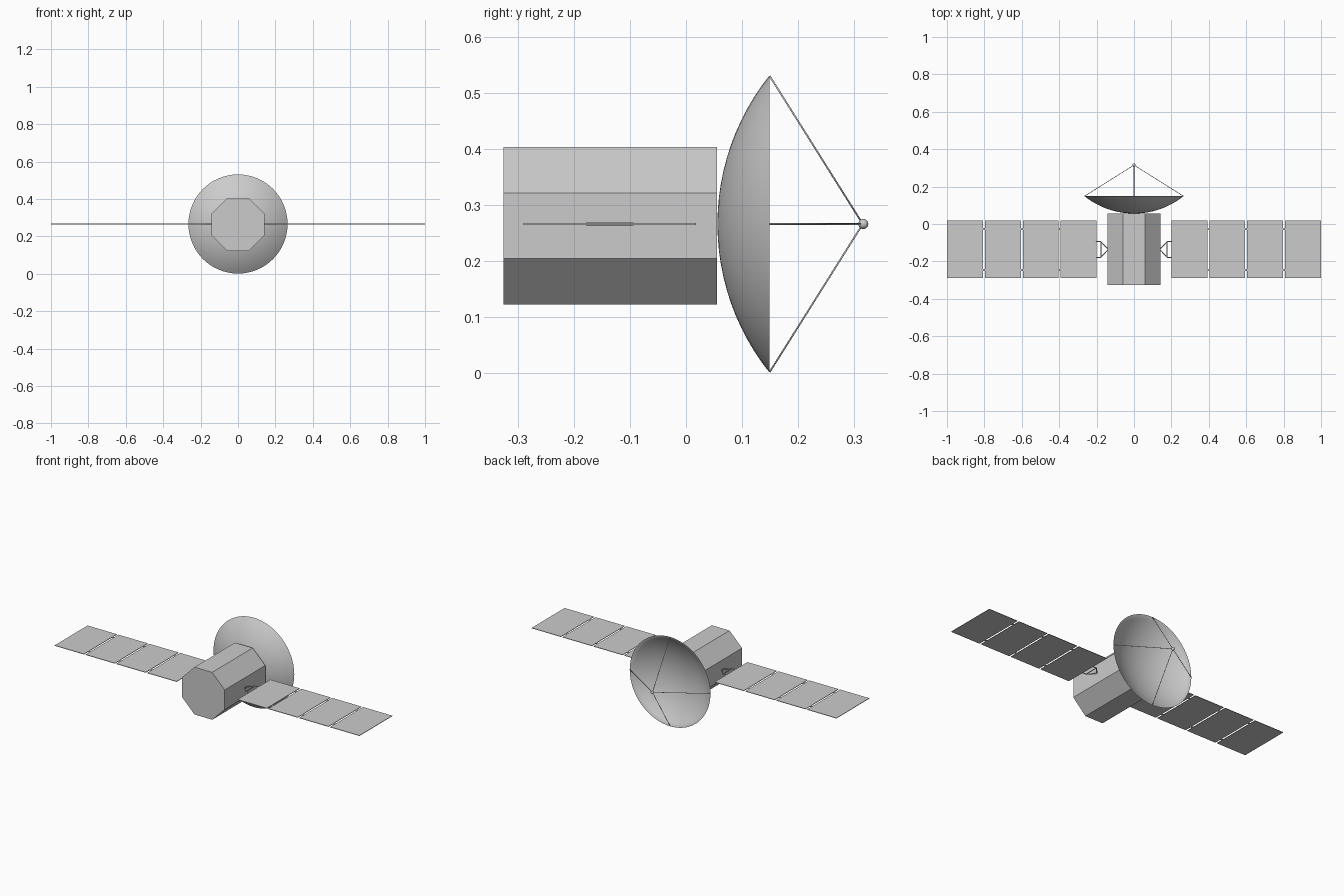
import bpy, bmesh, math
from mathutils import Vector, Matrix

if "Cube" in bpy.data.objects:
    bpy.data.objects.remove(bpy.data.objects["Cube"])

CZ = 0.266          # height of the main axis
PY = -0.136         # centre line of the solar wings

grey = bpy.data.materials.new("light_grey")
grey.diffuse_color = (0.6, 0.6, 0.6, 1)
grey.use_nodes = True
grey.node_tree.nodes["Principled BSDF"].inputs["Base Color"].default_value = grey.diffuse_color


def make(name, bm, smooth=False):
    bmesh.ops.recalc_face_normals(bm, faces=bm.faces)
    me = bpy.data.meshes.new(name)
    bm.to_mesh(me)
    bm.free()
    ob = bpy.data.objects.new(name, me)
    bpy.context.collection.objects.link(ob)
    me.materials.append(grey)
    for p in me.polygons:
        p.use_smooth = smooth
    return ob


def rod(bm, a, b, r, sides=8):
    a, b = Vector(a), Vector(b)
    d = b - a
    m = Matrix.Translation((a + b) / 2) @ d.to_track_quat('Z', 'Y').to_matrix().to_4x4()
    bmesh.ops.create_cone(bm, cap_ends=True, segments=sides, radius1=r, radius2=r,
                          depth=d.length, matrix=m)


def box(bm, x0, x1, y0, y1, z0, z1):
    m = (Matrix.Translation(((x0 + x1) / 2, (y0 + y1) / 2, (z0 + z1) / 2))
         @ Matrix.Diagonal((x1 - x0, y1 - y0, z1 - z0, 1)))
    bmesh.ops.create_cube(bm, size=1, matrix=m)


# Octagonal body, flat sides up and out
bm = bmesh.new()
R = 0.1405 / math.cos(math.pi / 8)
m = (Matrix.Translation((0, -0.135, CZ - 0.003)) @ Matrix.Rotation(math.pi / 2, 4, 'X')
     @ Matrix.Rotation(math.pi / 8, 4, 'Z'))
bmesh.ops.create_cone(bm, cap_ends=True, segments=8, radius1=R, radius2=R, depth=0.38, matrix=m)
make("body", bm)

# Dish: spherical cap spun round y, with a thin shell
RIM, Y0, Y1 = 0.265, 0.056, 0.149
depth = Y1 - Y0
SR = (RIM ** 2 + depth ** 2) / (2 * depth)
amax = math.asin(RIM / SR)
bm = bmesh.new()
outer = [(SR * math.sin(amax * i / 12), Y0 + SR - SR * math.cos(amax * i / 12)) for i in range(13)]
inner = [(r, y + 0.002) for r, y in outer[:-1]] + [(RIM - 0.002, Y1)]
prof = outer + inner[::-1]
vs = [bm.verts.new((r, y, CZ)) for r, y in prof]
es = [bm.edges.new(p) for p in zip(vs, vs[1:])]
bmesh.ops.spin(bm, geom=vs + es, cent=(0, 0, CZ), axis=(0, 1, 0),
               angle=2 * math.pi, steps=64, use_duplicate=False)
bmesh.ops.remove_doubles(bm, verts=bm.verts, dist=0.0003)
dish = make("dish", bm, True)
bpy.context.view_layer.objects.active = dish
dish.select_set(True)
bpy.ops.object.shade_smooth_by_angle(angle=math.radians(40))
dish.select_set(False)

# Four struts from the rim to the feed
bm = bmesh.new()
for k in range(4):
    a = k * math.pi / 2
    rod(bm, (0.264 * math.cos(a), Y1, CZ + 0.264 * math.sin(a)), (0, 0.315, CZ), 0.0015)
make("feed_struts", bm, True)

# Feed ball
bm = bmesh.new()
bmesh.ops.create_uvsphere(bm, u_segments=16, v_segments=10, radius=0.009,
                          matrix=Matrix.Translation((0, 0.316, CZ)))
make("feed", bm, True)

for s, side in ((-1, "left"), (1, "right")):
    # Solar panels, four per wing
    for i in range(4):
        bm = bmesh.new()
        x0 = 0.2 + i * 0.2027
        xa, xb = sorted((s * x0, s * (x0 + 0.1919)))
        box(bm, xa, xb, PY - 0.154, PY + 0.154, CZ - 0.0015, CZ + 0.0015)
        make(f"{side}_panel_{i + 1}", bm)

    # Hinges in the gaps between panels
    bm = bmesh.new()
    for i in range(1, 4):
        x = s * (0.2 + i * 0.2027 - 0.0054)
        for dy in (-0.11, 0.11):
            box(bm, x - 0.007, x + 0.007, PY + dy - 0.005, PY + dy + 0.005,
                CZ - 0.002, CZ + 0.002)
    make(f"{side}_hinges", bm)

    # Triangular yoke joining wing to body
    bm = bmesh.new()
    apex = (s * 0.138, PY, CZ)
    ends = [(s * 0.177, PY + d, CZ) for d in (-0.042, 0.042)]
    rod(bm, ends[0], ends[1], 0.0025)
    for e in ends:
        rod(bm, apex, e, 0.0025)
        rod(bm, e, (s * 0.203, e[1], CZ), 0.0025)
    make(f"{side}_yoke", bm, False)
